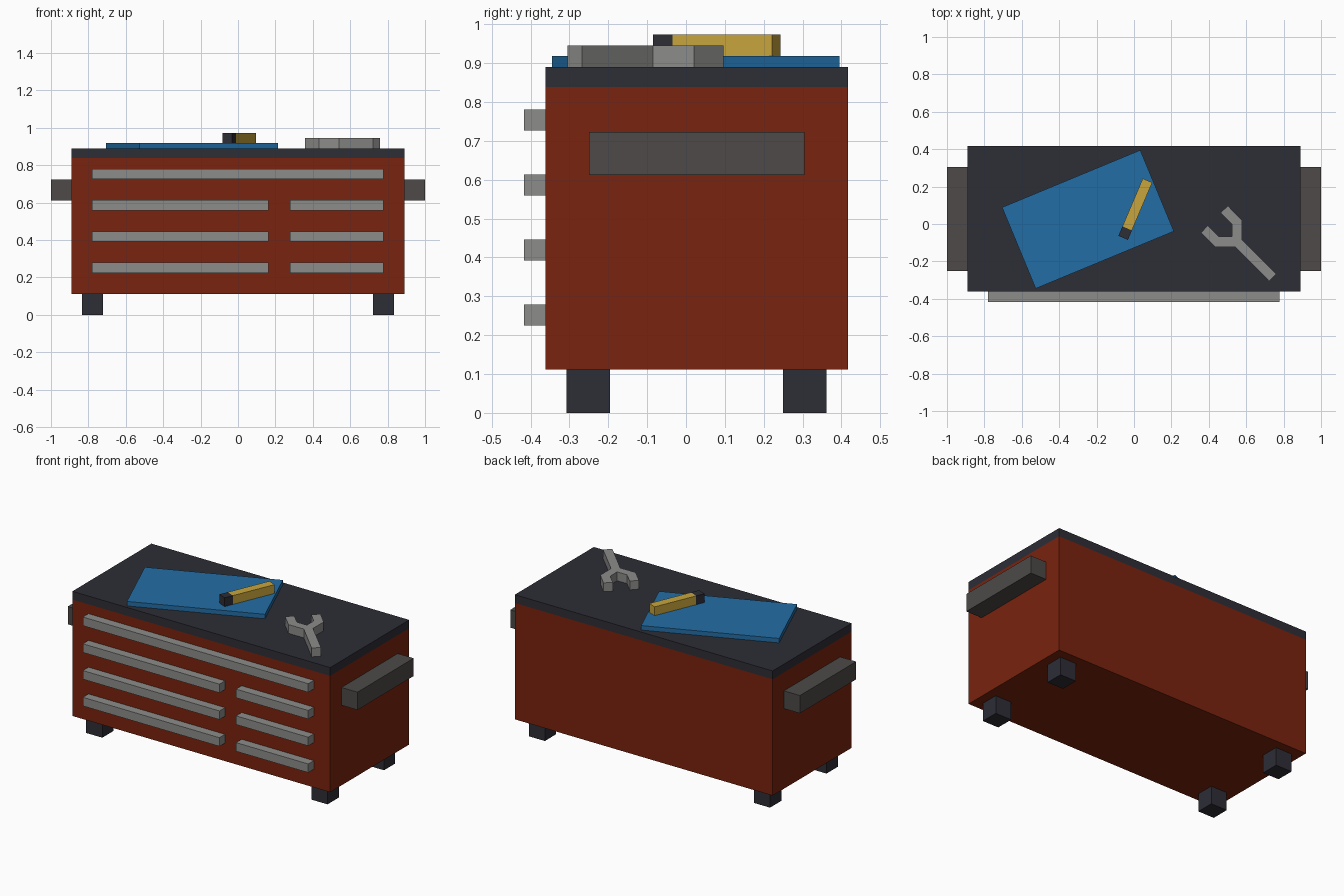
import bpy, bmesh, math
from mathutils import Matrix, Vector

if "Cube" in bpy.data.objects:
    bpy.data.objects.remove(bpy.data.objects["Cube"])


def lin(c):
    c /= 255
    return c / 12.92 if c <= 0.04045 else ((c + 0.055) / 1.055) ** 2.4


def material(name, r, g, b):
    m = bpy.data.materials.new(name)
    m.diffuse_color = (lin(r), lin(g), lin(b), 1)
    m.use_nodes = True
    m.node_tree.nodes["Principled BSDF"].inputs["Base Color"].default_value = m.diffuse_color
    return m


RED = material("red_paint", 122, 35, 14)
DARK = material("dark_rubber", 45, 45, 54)
HANDLE = material("dark_steel", 77, 74, 72)
STEEL = material("light_steel", 140, 140, 139)
BLUE = material("blue_paper", 34, 109, 165)
YELLOW = material("yellow_wood", 200, 165, 60)


def finish(name, bm, mat):
    bmesh.ops.recalc_face_normals(bm, faces=bm.faces)
    me = bpy.data.meshes.new(name)
    bm.to_mesh(me)
    bm.free()
    me.materials.append(mat)
    ob = bpy.data.objects.new(name, me)
    bpy.context.collection.objects.link(ob)
    return ob


def box(name, mat, x, y, z, angle=0, origin=(0, 0)):
    """Box from ranges; optionally turned about z and moved to an origin."""
    bm = bmesh.new()
    size = Vector((x[1] - x[0], y[1] - y[0], z[1] - z[0]))
    mid = Vector((sum(x) / 2, sum(y) / 2, sum(z) / 2))
    place = Matrix.Translation((*origin, 0)) @ Matrix.Rotation(math.radians(angle), 4, 'Z')
    bmesh.ops.create_cube(bm, size=1, matrix=place @ Matrix.Translation(mid) @ Matrix.Diagonal((*size, 1)))
    return finish(name, bm, mat)


# Cabinet and worktop
FRONT, BACK, TOP = -0.362, 0.417, 0.89
box("cabinet", RED, (-0.89, 0.89), (FRONT, BACK), (0.112, 0.838))
box("worktop", DARK, (-0.89, 0.89), (FRONT, BACK), (0.838, TOP))

# Feet and side handles
for s, side in ((-1, "left"), (1, "right")):
    for y, end in ((-0.307, "front"), (0.25, "back")):
        box(f"foot_{end}_{side}", DARK, sorted((s * 0.722, s * 0.833)), (y, y + 0.111), (0, 0.112))
    box(f"side_handle_{side}", HANDLE, sorted((s * 0.89, s)), (-0.25, 0.305), (0.612, 0.723))

# Drawer pulls: one full-width on top, pairs below
def pull(name, x, z):
    box(name, STEEL, x, (-0.417, FRONT), (z, z + 0.054))

pull("drawer_pull_wide", (-0.78, 0.777), 0.726)
for i, z in enumerate((0.559, 0.392, 0.225)):
    pull(f"drawer_pull_left_{i}", (-0.78, 0.164), z)
    pull(f"drawer_pull_right_{i}", (0.278, 0.777), z)

# Paper sheet and pencil
box("paper_sheet", BLUE, (-0.4, 0.4), (-0.235, 0.235), (TOP, 0.918), 22.5, (-0.246, 0.025))
tail = (-0.058, -0.074)
box("pencil_end", DARK, (0, 0.055), (-0.0275, 0.0275), (0.918, 0.973), 67, tail)
box("pencil_body", YELLOW, (0.055, 0.333), (-0.0275, 0.0275), (0.918, 0.973), 67, tail)

# Wrench: half outline reflected across its diagonal axis, then extruded
K = 0.455
half = [(0.523, -0.068), (0.523, 0), (0.463, 0.061), (0.502, 0.097),
        (0.577, 0.021), (0.577, -0.085), (0.76, -0.267)]
outline = half + [(K - y, K - x) for x, y in reversed(half[1:])]
bm = bmesh.new()
face = bm.faces.new([bm.verts.new((x, y, TOP)) for x, y in outline])
ext = bmesh.ops.extrude_face_region(bm, geom=[face], use_keep_orig=True)
bmesh.ops.translate(bm, vec=(0, 0, 0.055), verts=[v for v in ext["geom"] if isinstance(v, bmesh.types.BMVert)])
finish("wrench", bm, STEEL)
